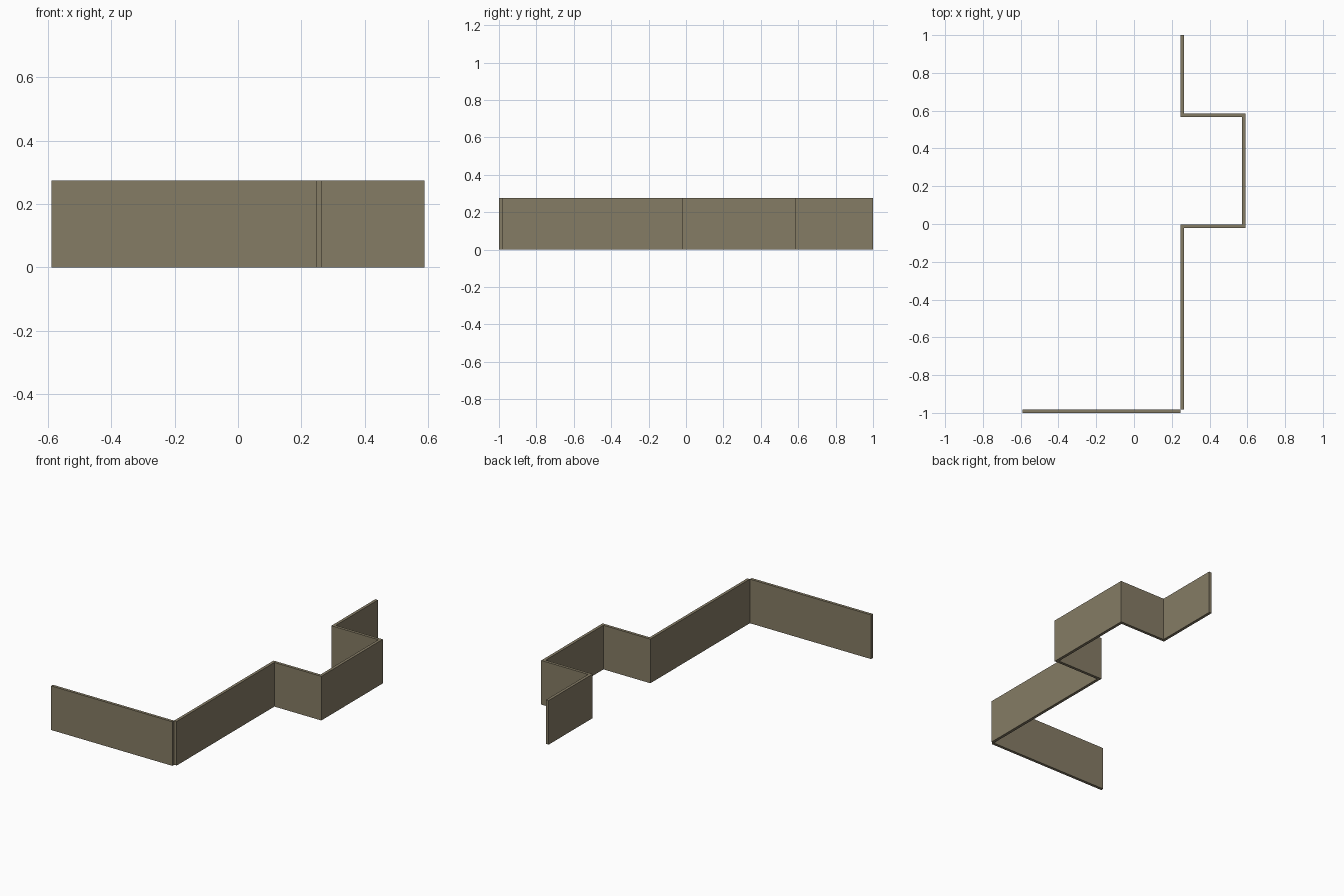
import bpy
import bmesh

cube = bpy.data.objects.get("Cube")
if cube:
    bpy.data.objects.remove(cube, do_unlink=True)

HEIGHT = 0.275
T = 0.018

wall_mat = bpy.data.materials.new("olive_taupe")
wall_mat.use_nodes = True
colour = (0.235, 0.2, 0.13, 1)
wall_mat.diffuse_color = colour
wall_mat.node_tree.nodes["Principled BSDF"].inputs["Base Color"].default_value = colour


def wall(name, outline):
    """Extrude a plan outline, listed counter-clockwise, to wall height."""
    bm = bmesh.new()
    base = bm.faces.new([bm.verts.new((x, y, 0)) for x, y in outline])
    top = bmesh.ops.extrude_face_region(bm, geom=[base])["geom"]
    verts = [v for v in top if isinstance(v, bmesh.types.BMVert)]
    bmesh.ops.translate(bm, verts=verts, vec=(0, 0, HEIGHT))
    bmesh.ops.recalc_face_normals(bm, faces=bm.faces)
    mesh = bpy.data.meshes.new(name)
    bm.to_mesh(mesh)
    bm.free()
    mesh.materials.append(wall_mat)
    obj = bpy.data.objects.new(name, mesh)
    bpy.context.collection.objects.link(obj)


# Plan lines of the long run and the projecting bay
inner, outer = 0.247, 0.589
bay_front, bay_back = -0.02, 0.585

# Front wall stops short of the long run, leaving a small corner notch
wall("front_wall", [(-0.589, -1), (inner, -1), (inner, T - 1), (-0.589, T - 1)])

# Long run, bay and rear run form one continuous folded wall
wall("folded_wall", [
    (inner, T - 1), (inner + T, T - 1),
    (inner + T, bay_front), (outer, bay_front),
    (outer, bay_back), (inner + T, bay_back),
    (inner + T, 1), (inner, 1),
    (inner, bay_back - T), (outer - T, bay_back - T),
    (outer - T, bay_front + T), (inner, bay_front + T),
])
